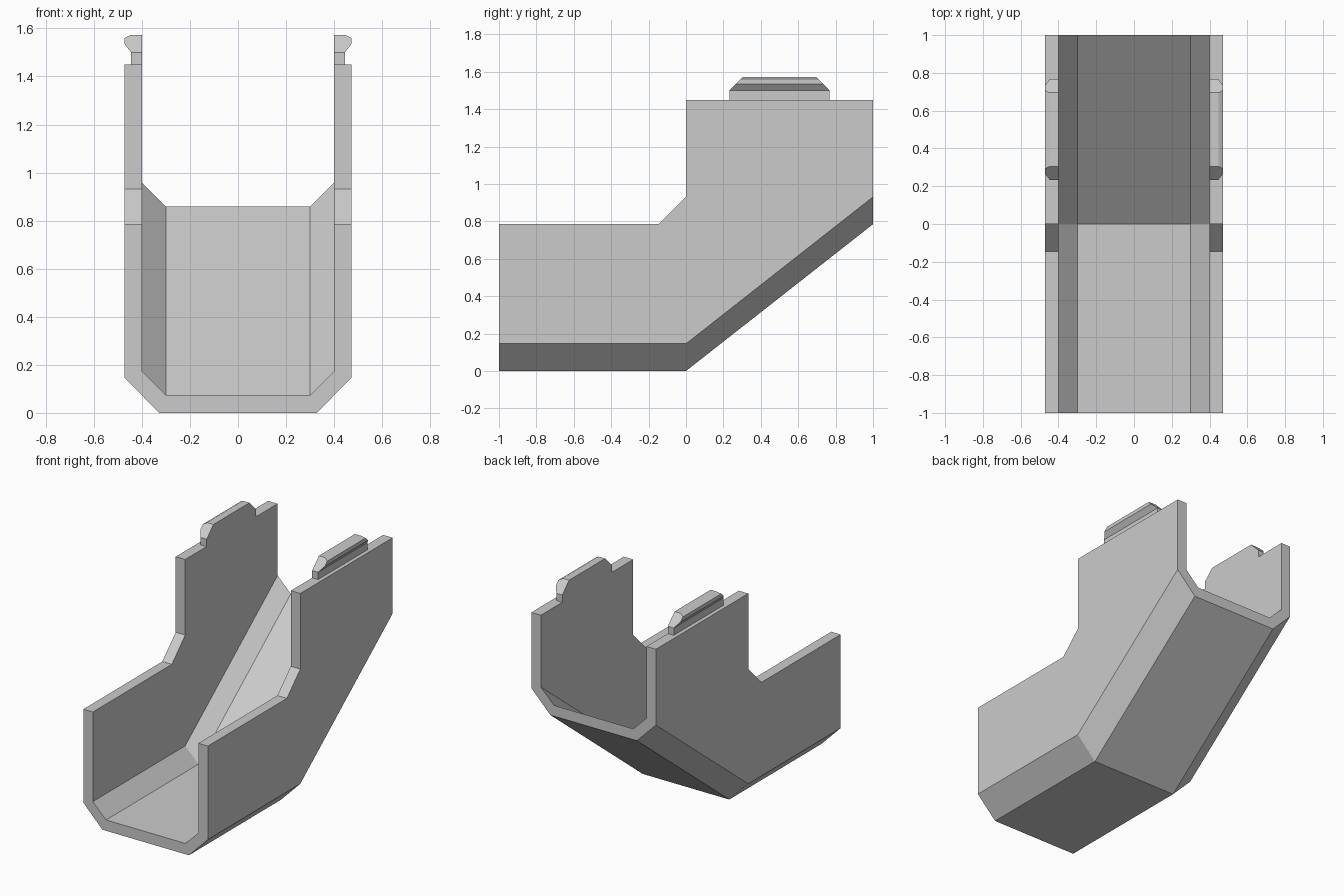
import bpy
import bmesh

cube = bpy.data.objects.get("Cube")
if cube:
    bpy.data.objects.remove(cube, do_unlink=True)

grey = bpy.data.materials.new("plain grey")
grey.use_nodes = True
colour = (0.6, 0.6, 0.6, 1)
grey.diffuse_color = colour
grey.node_tree.nodes["Principled BSDF"].inputs["Base Color"].default_value = colour


def make_object(name, polygons):
    """Weld a list of polygons into one flat-shaded solid."""
    bm = bmesh.new()
    for points in polygons:
        bm.faces.new([bm.verts.new(p) for p in points])
    bmesh.ops.remove_doubles(bm, verts=bm.verts, dist=0.0001)
    bmesh.ops.recalc_face_normals(bm, faces=bm.faces)
    mesh = bpy.data.meshes.new(name)
    bm.to_mesh(mesh)
    bm.free()
    mesh.materials.append(grey)
    obj = bpy.data.objects.new(name, mesh)
    bpy.context.collection.objects.link(obj)
    return obj


# Trough: bent floor with chamfered corners and stepped side walls
RISE = 0.785
floor_line = [(-1, 0), (0, 0), (1, RISE)]                  # y, lift
rim = [(-1, 0.787), (-0.145, 0.787), (0, 0.932), (0, 1.45), (1, 1.45)]
outer = [(-0.472, 0.146), (-0.328, 0), (0.328, 0), (0.472, 0.146)]
inner = [(-0.4, 0.173), (-0.3, 0.074), (0.3, 0.074), (0.4, 0.173)]


def pairs(items):
    return list(zip(items, items[1:]))


trough = []
for section in (outer, inner):
    # Floor and chamfer strips
    for (xa, za), (xb, zb) in pairs(section):
        for (ya, la), (yb, lb) in pairs(floor_line):
            trough.append([(xa, ya, za + la), (xb, ya, zb + la),
                           (xb, yb, zb + lb), (xa, yb, za + lb)])
    # Wall faces
    for x, z in (section[0], section[-1]):
        top = [(x, y, h) for y, h in rim]
        bottom = [(x, y, z + lift) for y, lift in reversed(floor_line)]
        trough.append(top + bottom)

# Rim strips along the wall tops
for xo, xi in ((outer[0][0], inner[0][0]), (outer[-1][0], inner[-1][0])):
    for (ya, za), (yb, zb) in pairs(rim):
        trough.append([(xo, ya, za), (xi, ya, za), (xi, yb, zb), (xo, yb, zb)])

# U-shaped ends
for (y, lift), (_, top) in ((floor_line[0], rim[0]), (floor_line[-1], rim[-1])):
    loop = []
    for section in (outer, inner[::-1]):
        loop.append((section[0][0], y, top))
        loop += [(x, y, z + lift) for x, z in section]
        loop.append((section[-1][0], y, top))
    trough.append(loop)

make_object("trough", trough)

# Clips: lipped catches on the wall tops, with ends tapering above the neck
NECK = 1.5
neck = [(0.4, 1.45), (0.445, 1.45), (0.445, NECK), (0.4, NECK)]
lip = [(0.4, NECK), (0.445, NECK), (0.472, 1.535), (0.472, 1.56),
       (0.447, 1.573), (0.4, 1.573)]


def clip_point(side, end, point):
    x, z = point
    return (side * x, 0.5 + end * (0.268 - max(0, z - NECK)), z)


for name, side in (("left_clip", 1), ("right_clip", -1)):
    clip = []
    for profile in (neck, lip):
        for end in (-1, 1):
            clip.append([clip_point(side, end, p) for p in profile])
        for a, b in pairs(profile + profile[:1]):
            if a[1] == b[1] == NECK:
                continue  # the neck and lip join here
            clip.append([clip_point(side, -1, a), clip_point(side, -1, b),
                         clip_point(side, 1, b), clip_point(side, 1, a)])
    make_object(name, clip)
